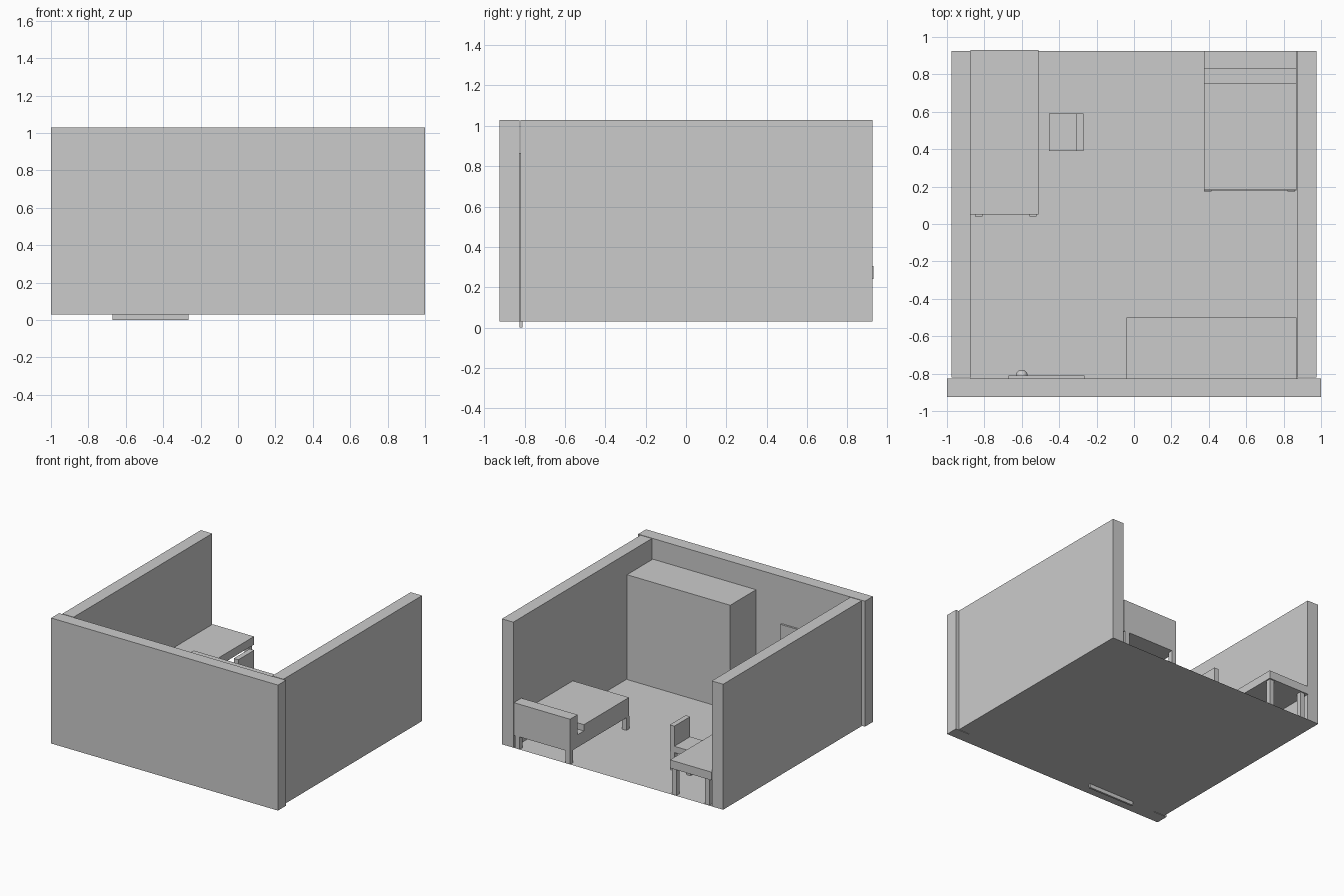
import bpy
import bmesh
from mathutils import Matrix, Vector

if "Cube" in bpy.data.objects:
    bpy.data.objects.remove(bpy.data.objects["Cube"], do_unlink=True)

GREY = (0.6, 0.6, 0.6, 1)
grey = bpy.data.materials.new("plain grey")
grey.use_nodes = True
grey.diffuse_color = GREY
grey.node_tree.nodes["Principled BSDF"].inputs["Base Color"].default_value = GREY

FLOOR = 0.03
BACK = 0.925
INNER = 0.875


def finish(name, bm):
    mesh = bpy.data.meshes.new(name)
    bm.to_mesh(mesh)
    bm.free()
    mesh.materials.append(grey)
    obj = bpy.data.objects.new(name, mesh)
    bpy.context.collection.objects.link(obj)
    return obj


def box(name, xs, ys, zs):
    """Box from its ranges; heights are measured from the floor."""
    low = Vector((xs[0], ys[0], zs[0] + FLOOR))
    high = Vector((xs[1], ys[1], zs[1] + FLOOR))
    bm = bmesh.new()
    place = Matrix.Translation((low + high) / 2) @ Matrix.Diagonal((*(high - low), 1))
    bmesh.ops.create_cube(bm, size=1, matrix=place)
    return finish(name, bm)


def legs(name, xs, ys, height, width):
    """Four square legs standing inside the given rectangle."""
    for side, x in (("right", xs[0]), ("left", xs[1] - width)):
        for end, y in (("front", ys[0]), ("back", ys[1] - width)):
            box(f"{name}_leg_{end}_{side}", (x, x + width), (y, y + width), (0, height))


# Room shell, open at the back and the top
bm = bmesh.new()
bmesh.ops.create_grid(bm, x_segments=1, y_segments=1, size=1,
                      matrix=Matrix.Translation((0, 0.05, FLOOR)) @ Matrix.Diagonal((INNER, INNER, 1, 1)))
finish("floor", bm)
box("front_wall", (-1, 1), (-0.925, -0.825), (0, 1))
box("right_wall", (-0.975, -INNER), (-0.82, BACK), (0, 1))
box("left_wall", (INNER, 0.975), (-0.82, BACK), (0, 1))

# Door with a round knob
box("door", (-0.67, -0.265), (-0.826, -0.81), (-0.03, 0.625))
bm = bmesh.new()
bmesh.ops.create_uvsphere(bm, u_segments=24, v_segments=12, radius=0.032,
                          matrix=Matrix.Translation((-0.6, -0.812, 0.33)))
for face in bm.faces:
    face.smooth = True
finish("door_knob", bm)

# Wardrobe
box("wardrobe", (-0.04, 0.87), (-0.825, -0.5), (0, 0.835))

# Bed
bed_x = (0.375, 0.87)
box("bed_frame", bed_x, (0.18, BACK), (0.1, 0.2))
box("mattress", bed_x, (0.182, 0.75), (0.2, 0.25))
box("headboard", bed_x, (0.83, BACK), (0.2, 0.36))
legs("bed", (0.375, 0.86), (0.175, BACK), 0.1, 0.04)

# Desk
box("desk_top", (-INNER, -0.51), (0.05, 0.93), (0.21, 0.275))
legs("desk", (-0.85, -0.52), (0.04, 0.92), 0.21, 0.04)

# Chair
box("chair_seat", (-0.455, -0.27), (0.39, 0.59), (0.15, 0.2))
box("chair_back", (-0.31, -0.27), (0.39, 0.59), (0.2, 0.36))
legs("chair", (-0.45, -0.275), (0.395, 0.585), 0.15, 0.035)
